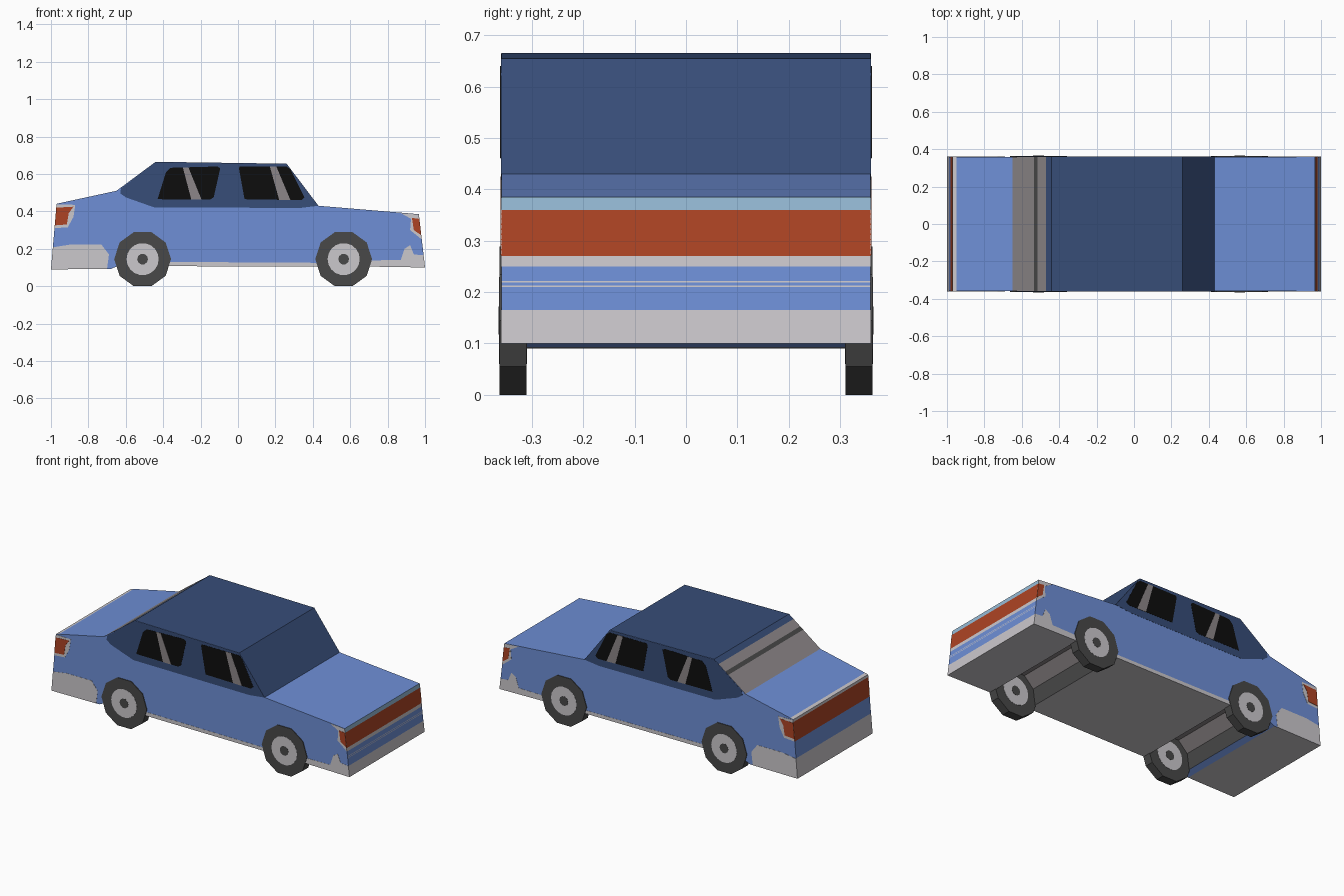
import bpy, bmesh, math

if "Cube" in bpy.data.objects:
    bpy.data.objects.remove(bpy.data.objects["Cube"])

def lin(c):
    c /= 255
    return c / 12.92 if c <= 0.04045 else ((c + 0.055) / 1.055) ** 2.4

COLORS = {
    "blue": (110, 143, 214), "navy": (55, 77, 120), "light_grey": (203, 200, 204),
    "red": (174, 68, 36), "pale_blue": (150, 187, 214), "glass_grey": (140, 134, 136),
    "black": (13, 13, 13), "tyre_grey": (72, 72, 72),
}
MATS = {}
for name, rgb in COLORS.items():
    m = bpy.data.materials.new(name)
    m.diffuse_color = (*[lin(v) for v in rgb], 1)
    m.use_nodes = True
    m.node_tree.nodes["Principled BSDF"].inputs["Base Color"].default_value = m.diffuse_color
    MATS[name] = m

def prism(name, pts, y0, y1, cap, sides=None):
    """Extrude an x-z outline from y0 to y1; sides = one colour per outline edge."""
    sides = sides or [cap] * len(pts)
    used = list(dict.fromkeys([cap] + sides))
    bm = bmesh.new()
    a = [bm.verts.new((x, y0, z)) for x, z in pts]
    b = [bm.verts.new((x, y1, z)) for x, z in pts]
    bm.faces.new(a)
    bm.faces.new(b[::-1])
    n = len(pts)
    for i in range(n):
        j = (i + 1) % n
        f = bm.faces.new((a[j], a[i], b[i], b[j]))
        f.material_index = used.index(sides[i])
    bmesh.ops.recalc_face_normals(bm, faces=bm.faces)
    me = bpy.data.meshes.new(name)
    bm.to_mesh(me)
    bm.free()
    for c in used:
        me.materials.append(MATS[c])
    ob = bpy.data.objects.new(name, me)
    bpy.context.collection.objects.link(ob)
    return ob

def ngon(cx, cz, r, n):
    return [(cx + r * math.cos(2 * math.pi * i / n), cz + r * math.sin(2 * math.pi * i / n))
            for i in range(n)]

W = 0.359                      # half width of the body
WHEELS = {"front": -0.51, "rear": 0.565}
WR, WZ = 0.152, 0.1446         # wheel radius and axle height

def nose(z):                   # sloped ends of the body
    return (-1 + 0.03 * (z - 0.09) / 0.35, z)

def tail(z):
    return (1 - 0.033 * (z - 0.1) / 0.285, z)

# body outline, each point with the colour of the edge that follows it
outline = [
    (nose(0.09), "light_grey"), (nose(0.21), "blue"), (nose(0.31), "red"),
    (nose(0.425), "light_grey"), (nose(0.44), "light_grey"), ((-0.95, 0.445), "blue"),
    ((-0.65, 0.51), "glass_grey"), ((-0.535, 0.595), "tyre_grey"),
    ((-0.515, 0.61), "glass_grey"), ((-0.47, 0.643), "navy"),
    ((-0.44, 0.665), "navy"), ((0.26, 0.655), "navy"),
    ((0.43, 0.43), "blue"), (tail(0.385), "pale_blue"), (tail(0.36), "red"),
    (tail(0.27), "light_grey"), (tail(0.25), "blue"), (tail(0.222), "light_grey"),
    (tail(0.219), "blue"), (tail(0.213), "light_grey"), (tail(0.21), "blue"),
    (tail(0.165), "light_grey"), (tail(0.1), "light_grey"),
]
# wheel channels run across the underside
for cx, z1, z0 in ((WHEELS["rear"], 0.105, 0.105), (WHEELS["front"], 0.105, 0.107)):
    r = 0.135
    if cx < 0:
        z1, z0 = 0.107, 0.107
    outline += [((cx + r, z1), "tyre_grey"), ((cx + r * 0.9, 0.2), "glass_grey"),
                ((cx + r * 0.45, 0.26), "glass_grey"), ((cx - r * 0.45, 0.26), "glass_grey"),
                ((cx - r * 0.9, 0.2), "tyre_grey"),
                ((cx - r, z0), "blue" if cx < 0 else "light_grey")]
outline.append(((-0.68, 0.092), "light_grey"))
prism("car_body", [p for p, c in outline], -W, W, "blue", [c for p, c in outline])

# painted side panels: name, colour, layer, outline
PANELS = [
    ("cabin_side", "navy", 1, [(-0.63, 0.497), (-0.625, 0.524), (-0.44, 0.664), (0.26, 0.654),
                               (0.43, 0.43), (0.33, 0.418), (-0.45, 0.422), (-0.6, 0.475)]),
    ("front_window", "black", 2, [(-0.43, 0.465), (-0.385, 0.61), (-0.36, 0.633), (-0.11, 0.64),
                                  (-0.095, 0.63), (-0.13, 0.475), (-0.15, 0.463)]),
    ("rear_window", "black", 2, [(0.035, 0.465), (0.005, 0.63), (0.01, 0.64), (0.26, 0.64),
                                 (0.28, 0.625), (0.355, 0.475), (0.34, 0.46)]),
    ("front_window_glint", "glass_grey", 3, [(-0.295, 0.635), (-0.265, 0.635), (-0.195, 0.463), (-0.25, 0.464)]),
    ("rear_window_glint", "glass_grey", 3, [(0.17, 0.64), (0.205, 0.64), (0.28, 0.461), (0.22, 0.462)]),
    ("front_bumper_side", "light_grey", 1, [nose(0.09), nose(0.208), (-0.9, 0.222), (-0.73, 0.222),
                                            (-0.69, 0.17), (-0.7, 0.092)]),
    ("sill", "light_grey", 1, [(-0.38, 0.107), (-0.38, 0.13), (0.44, 0.125), (0.44, 0.105)]),
    ("rear_bumper_side", "light_grey", 1, [(0.69, 0.105), (0.71, 0.138), (0.87, 0.14), (0.89, 0.2),
                                           (0.92, 0.22), (0.94, 0.17), tail(0.165), tail(0.1)]),
    ("front_lamp_surround", "light_grey", 1, [nose(0.31), nose(0.438), (-0.87, 0.435), (-0.88, 0.37), (-0.91, 0.315)]),
    ("front_lamp_side", "red", 2, [nose(0.325), nose(0.42), (-0.88, 0.425), (-0.905, 0.39), (-0.915, 0.33)]),
    ("rear_lamp_surround", "light_grey", 1, [tail(0.25), tail(0.383), (0.87, 0.391), (0.925, 0.36), (0.92, 0.3)]),
    ("rear_lamp_side", "red", 2, [tail(0.272), tail(0.36), (0.93, 0.365), (0.94, 0.3)]),
]
for side, s in (("right", -1), ("left", 1)):
    for name, col, layer, pts in PANELS:
        prism(f"{name}_{side}", pts, s * (W - 0.001), s * (W + 0.001 * layer), col)
    # wheels with a hub disc and cap on both faces
    for end, cx in WHEELS.items():
        prism(f"{end}_wheel_{side}", ngon(cx, WZ, WR, 10), s * 0.31, s * 0.363, "tyre_grey")
        for face, y, d in (("outer", 0.363, 1), ("inner", 0.31, -1)):
            prism(f"{end}_hub_{face}_{side}", ngon(cx, WZ, 0.086, 18),
                  s * (y - 0.001 * d), s * (y + 0.001 * d), "light_grey")
            prism(f"{end}_hub_cap_{face}_{side}", ngon(cx, WZ, 0.029, 10),
                  s * (y - 0.001 * d), s * (y + 0.002 * d), "tyre_grey")
